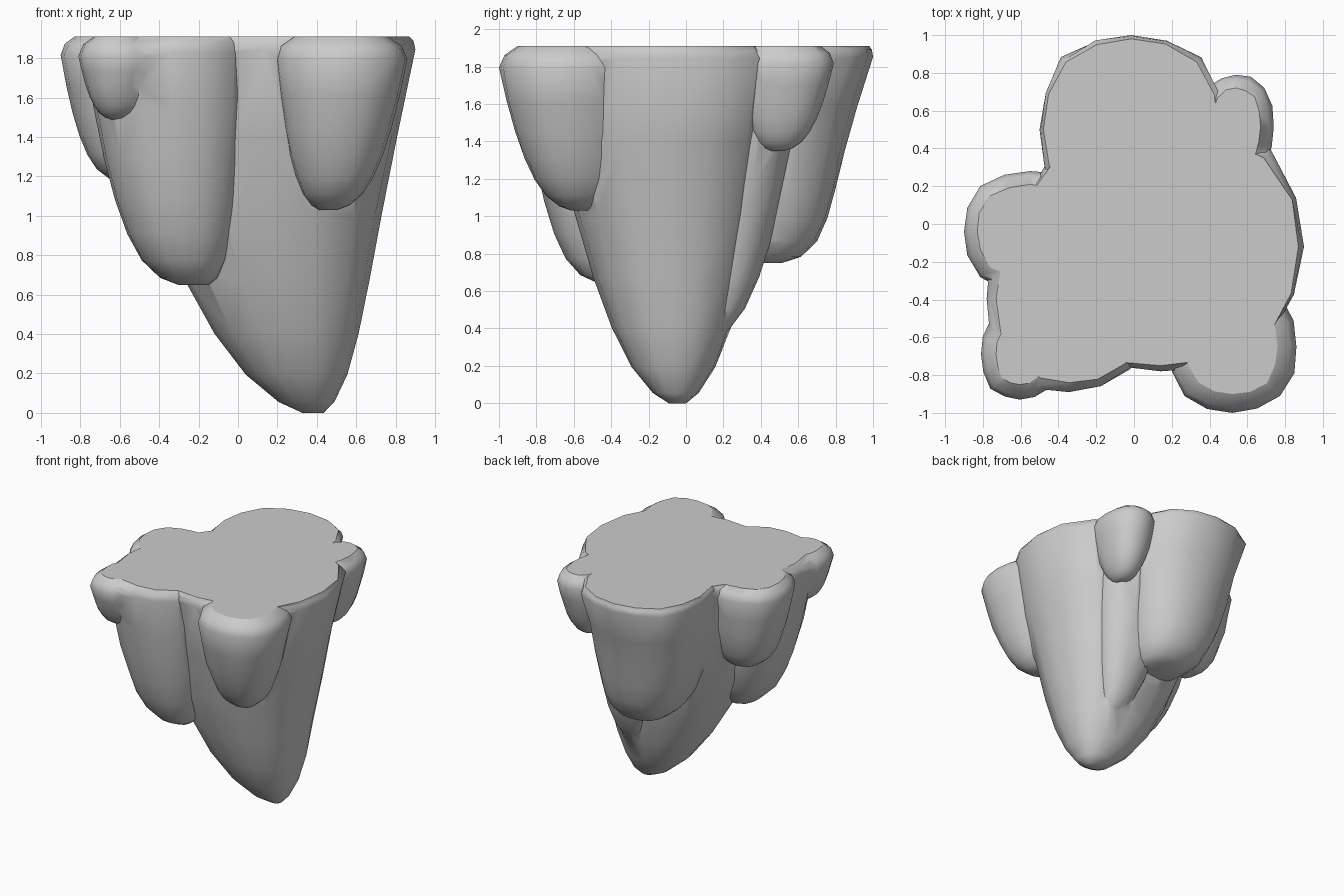
import bpy, bmesh, math, random

if "Cube" in bpy.data.objects:
    bpy.data.objects.remove(bpy.data.objects["Cube"])

random.seed(4)
TOP, SIDES, LEVELS = 1.91, 16, 8


def lobe(name, x0, x1, y0, y1, tip_x, tip_y, bottom, bulge, rim,
         bend_x=0, bend_y=0):
    """Hanging rock: a rounded-box outline shrinking down to a tip.
    A smaller bulge keeps the sides steeper, rim rounds the upper edge,
    bend pushes the middle sideways."""
    rim_z = TOP - 0.045 - rim * 0.7
    rings = []
    for k in range(LEVELS):
        t = max(0.004, (k / (LEVELS - 1)) ** 1.8)
        z = bottom + (t * (rim_z - bottom) if k else 0)
        rings.append((z, t ** bulge, 0, math.sin(math.pi * t)))
    rings += [((rim_z + TOP) / 2 + 0.01, 1, rim * 0.3, 0),
              (TOP, 1, rim, 0), (TOP + 0.1, 1, rim, 0)]
    bm = bmesh.new()
    loops = []
    for z, f, inset, bend in rings:
        loop = []
        for i in range(SIDES):
            a = 2 * math.pi * i / SIDES
            c, s = math.cos(a), math.sin(a)
            r = (abs(c) ** 2.7 + abs(s) ** 2.7) ** (-1 / 2.7)
            if i % 4:
                r *= random.uniform(0.96, 1.0)
            x = (x0 + x1) / 2 + c * r * ((x1 - x0) / 2 - inset)
            y = (y0 + y1) / 2 + s * r * ((y1 - y0) / 2 - inset)
            loop.append(bm.verts.new((tip_x + (x - tip_x) * f + bend_x * bend,
                                      tip_y + (y - tip_y) * f + bend_y * bend,
                                      z)))
        loops.append(loop)
    for a, b in zip(loops, loops[1:]):
        for i in range(SIDES):
            j = (i + 1) % SIDES
            bm.faces.new((a[i], a[j], b[j], b[i]))
    bm.faces.new(loops[0][::-1])
    bm.faces.new(loops[-1])
    mesh = bpy.data.meshes.new(name)
    bm.to_mesh(mesh)
    bm.free()
    ob = bpy.data.objects.new(name, mesh)
    bpy.context.collection.objects.link(ob)
    return ob


# central rock spike
rock = lobe("island_rock", -.62, .90, -.78, .54, .40, -.04, 0, .48, .03, -.045)

# lobes hanging around the spike
lobes = [
    lobe("front_left_lobe", -.78, .09, -.89, .10, -.20, -.40, .65, .31, .05),
    lobe("front_right_lobe", .18, .86, -1.0, -.30, .45, -.55, 1.03, .36, .10),
    lobe("small_front_lobe", -.81, -.40, -.93, -.45, -.62, -.70, 1.49, .35, .08),
    lobe("left_lobe", -.90, -.20, -.36, .28, -.50, -.03, 1.17, .27, .07),
    lobe("back_lobe", -.50, .47, .00, 1.0, .15, .35, .75, .25, .02, 0, -.06),
    lobe("back_right_shoulder", -.10, .66, -.10, .66, .38, .12, .35, .45, .02),
    lobe("small_back_lobe", .34, .74, .24, .79, .53, .48, 1.35, .35, .07),
]

# flat plateau cutter
bpy.ops.mesh.primitive_cube_add(size=4, location=(0, 0, TOP + 2))
cutter = bpy.context.object
cutter.name = "plateau_cutter"
cutter.hide_render = True

# merge everything, then slice the top level
for ob, op in [(o, 'UNION') for o in lobes] + [(cutter, 'DIFFERENCE')]:
    mod = rock.modifiers.new(ob.name, 'BOOLEAN')
    mod.operation, mod.solver, mod.object = op, 'EXACT', ob
bpy.context.view_layer.update()
deps = bpy.context.evaluated_depsgraph_get()
merged = bpy.data.meshes.new_from_object(rock.evaluated_get(deps))
rock.modifiers.clear()
rock.data = merged
for ob in lobes + [cutter]:
    bpy.data.objects.remove(ob)

bpy.ops.object.select_all(action='DESELECT')
rock.select_set(True)
bpy.context.view_layer.objects.active = rock
bpy.ops.object.shade_smooth_by_angle(angle=math.radians(50))
